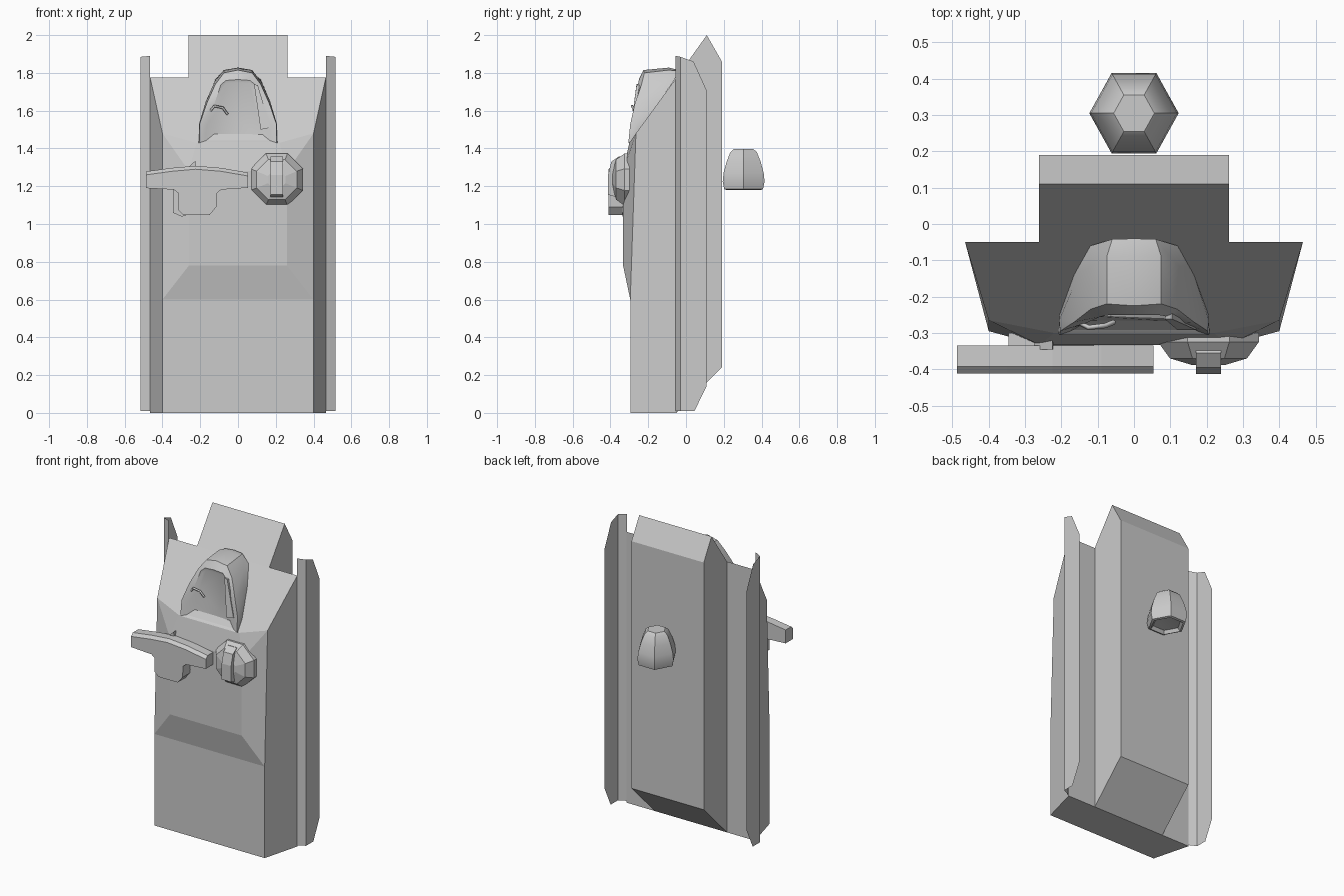
import bpy, bmesh
from math import sin, cos, pi


def make(name, verts, faces, mirror=False, smooth=None):
    """Mesh object, optionally mirrored over x = 0 and smoothed by angle."""
    bm = bmesh.new()
    vs = [bm.verts.new(v) for v in verts]
    for f in faces:
        bm.faces.new([vs[i] for i in f])
    bmesh.ops.recalc_face_normals(bm, faces=bm.faces)
    me = bpy.data.meshes.new(name)
    bm.to_mesh(me)
    bm.free()
    ob = bpy.data.objects.new(name, me)
    bpy.context.collection.objects.link(ob)
    if mirror:
        ob.modifiers.new("mirror", 'MIRROR')
    if smooth:
        bpy.ops.object.select_all(action='DESELECT')
        bpy.context.view_layer.objects.active = ob
        ob.select_set(True)
        bpy.ops.object.shade_smooth_by_angle(angle=smooth)
    return ob


def loft(name, rings, smooth=None):
    """Skin closed rings of equal length and cap both ends."""
    n = len(rings[0])
    verts = [p for r in rings for p in r]
    faces = [[k * n + i, k * n + (i + 1) % n, (k + 1) * n + (i + 1) % n, (k + 1) * n + i]
             for k in range(len(rings) - 1) for i in range(n)]
    faces += [list(range(n))[::-1], list(range((len(rings) - 1) * n, len(rings) * n))]
    return make(name, verts, faces, smooth=smooth)


def front_ring(profile, y):
    return [(x, y, z) for x, z in profile]


# Main body with raised front plate (right half, mirrored)
body = [(.40, -.295, 0), (.40, -.295, .60), (.40, -.265, 1.48), (.465, -.05, 1.775), (.465, -.05, 0),
        (0, -.295, 0), (0, -.295, .60), (.26, -.333, .78), (0, -.333, .78), (.26, -.333, 1.28),
        (0, -.333, 1.28), (.22, -.30, 1.43), (0, -.30, 1.43), (0, -.05, 1.775), (0, -.05, 0)]
make("main_body", body,
     [(5, 0, 1, 6), (6, 1, 7, 8), (1, 2, 9, 7), (2, 11, 9), (8, 7, 9, 10), (10, 9, 11, 12),
      (12, 11, 3, 13), (11, 2, 3), (0, 4, 3, 2, 1), (4, 14, 13, 3), (5, 14, 4, 0)], mirror=True)

# Rear block with bevelled top and bottom
rear = [(-.05, 0), (.19, .24), (.19, 1.86), (.11, 2.0), (-.05, 1.775)]
loft("rear_block", [[(x, y, z) for y, z in rear] for x in (-.262, .262)])

# Thin bent side rails
make("side_rails",
     [(.465, -.055, .01), (.465, -.055, 1.89), (.515, -.03, 1.885), (.515, -.03, .01),
      (.515, .04, 1.86), (.515, .108, 1.71), (.515, .108, .14), (.515, .045, .01)],
     [(0, 3, 2, 1), (3, 7, 6, 5, 4, 2)], mirror=True)

# Hood on the sloping top: half arches from the slope forward to the mouth
half_arches = [
    [(0, -.04, 1.815), (.06, -.042, 1.81), (.12, -.06, 1.765), (.165, -.14, 1.65), (.205, -.25, 1.50), (.207, -.295, 1.43)],
    [(0, -.09, 1.828), (.075, -.09, 1.815), (.125, -.12, 1.75), (.17, -.18, 1.65), (.206, -.265, 1.53), (.208, -.30, 1.43)],
    [(0, -.225, 1.815), (.075, -.22, 1.80), (.12, -.235, 1.74), (.165, -.27, 1.64), (.203, -.295, 1.53), (.205, -.305, 1.43)],
    [(0, -.25, 1.765), (.065, -.25, 1.76), (.092, -.255, 1.735), (.13, -.272, 1.62), (.165, -.285, 1.52), (.175, -.295, 1.44)],
    [(0, -.245, 1.75), (.06, -.245, 1.745), (.082, -.25, 1.72), (.10, -.255, 1.62), (.12, -.26, 1.52), (.13, -.27, 1.45)]]
arches = [[(-x, y, z) for x, y, z in h[:0:-1]] + h for h in half_arches]
loft("hood", arches, smooth=0.6)

# Slender hood ribs and the small hook on the left of the hood mouth
for s in (1,):
    rib = [(.085, 1.74), (.105, 1.735), (.172, 1.51), (.12, 1.50)]
    back = [(.085, 1.74, -.24), (.105, 1.735, -.24), (.172, 1.51, -.27), (.12, 1.50, -.27)]
    loft("hood_rib", [[(s * x, y, z) for x, z, y in back],
                      [(s * x, y - .022, z) for x, z, y in back]])
hook = bpy.data.curves.new("hood_hook", 'CURVE')
hook.dimensions = '3D'
hook.bevel_depth = .007
hook.bevel_resolution = 0
sp = hook.splines.new('POLY')
path = [(-.145, -.275, 1.60), (-.125, -.285, 1.625), (-.08, -.28, 1.615), (-.055, -.27, 1.58)]
sp.points.add(len(path) - 1)
for p, c in zip(sp.points, path):
    p.co = (*c, 1)
bpy.context.collection.objects.link(bpy.data.objects.new("hood_hook", hook))

# T-shaped handle: front profile extruded, with a bevelled front edge
tee = [(-.488, 1.278), (-.35, 1.297), (-.225, 1.308), (-.09, 1.297), (.054, 1.272), (.054, 1.192),
       (-.09, 1.182), (-.11, 1.165), (-.115, 1.09), (-.15, 1.048), (-.29, 1.048), (-.318, 1.075),
       (-.318, 1.165), (-.34, 1.182), (-.488, 1.19)]
mouth = [(x, z - (.018 if z > 1.27 else 0)) for x, z in tee]
loft("tee_handle", [front_ring(tee, -.335), front_ring(tee, -.392), front_ring(mouth, -.411)])

# Mounting plate and small pointer behind the handle
plate = [(-.345, 1.06), (-.30, 1.04), (-.14, 1.06), (-.11, 1.12), (-.11, 1.27), (-.345, 1.27)]
loft("handle_mount", [front_ring(plate, y) for y in (-.30, -.337)])
loft("handle_pointer", [front_ring([(-.275, 1.29), (-.225, 1.335), (-.222, 1.29)], y) for y in (-.31, -.345)])

# Octagonal dial with a centre grip
KX, KZ = .205, 1.235


def dial_ring(r, y):
    return [(KX + r * cos(pi * (i + .5) / 4), y, KZ + r * sin(pi * (i + .5) / 4)) for i in range(8)]


loft("dial", [dial_ring(r, y) for r, y in
              ((.12, -.285), (.15, -.30), (.15, -.325), (.115, -.37), (.05, -.388))])
grip = [(-.395, 1.33), (-.355, 1.358), (-.32, 1.35), (-.32, 1.13), (-.36, 1.14), (-.413, 1.155), (-.413, 1.26)]
loft("dial_grip", [[(x, y, z) for y, z in grip] for x in (KX - .034, KX + .034)])

# Six-sided bulb floating behind, hollowed underneath
bulb = [(.045, 1.205), (.085, 1.20), (.10, 1.18), (.114, 1.185), (.123, 1.225), (.118, 1.27),
        (.10, 1.33), (.078, 1.38), (.056, 1.398)]
loft("rear_bulb", [[(r * cos(pi * i / 3), .305 + r * sin(pi * i / 3) * 1.04, z) for i in range(6)]
                   for r, z in bulb], smooth=0.6)
